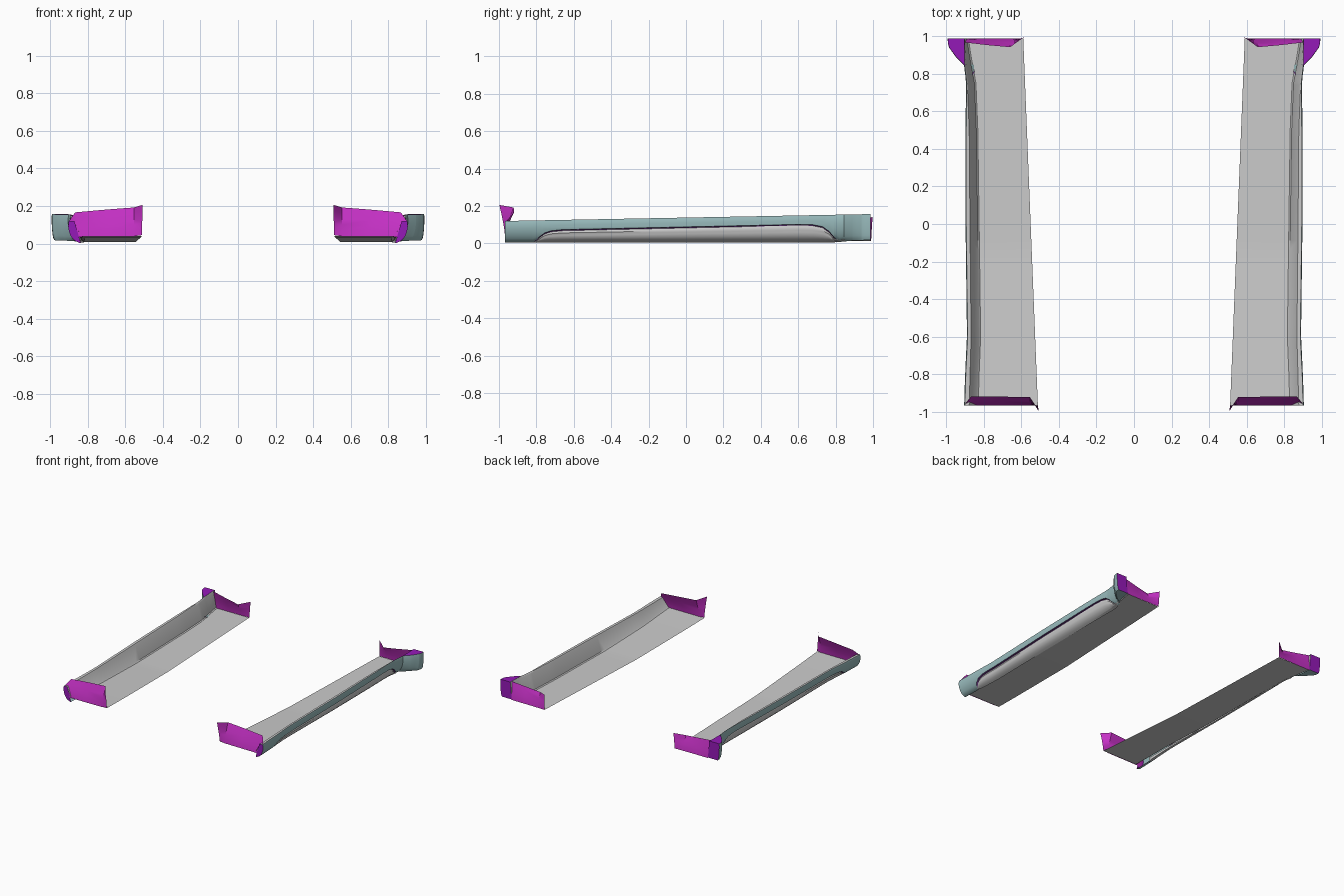
import bpy, bmesh
from mathutils import Vector

if "Cube" in bpy.data.objects:
    bpy.data.objects.remove(bpy.data.objects["Cube"])


def material(name, rgb):
    m = bpy.data.materials.new(name)
    m.diffuse_color = (*rgb, 1)
    m.use_nodes = True
    m.node_tree.nodes["Principled BSDF"].inputs["Base Color"].default_value = m.diffuse_color
    return m


TEAL = material("teal", (0.32, 0.50, 0.51))
MAGENTA = material("magenta", (0.55, 0.03, 0.55))
PURPLE = material("purple", (0.30, 0.01, 0.48))
TRIM = material("dark_purple", (0.14, 0.04, 0.22))


def curve(*pts):
    """Piecewise linear function through (y, value) points."""
    def f(y):
        if y <= pts[0][0]:
            return pts[0][1]
        for (a, u), (b, v) in zip(pts, pts[1:]):
            if y <= b:
                return u + (v - u) * (y - a) / (b - a)
        return pts[-1][1]
    return f


def loft(name, rows, facing, mat=None, angle=35):
    """Skin a list of equal-length point rows, then mirror to the left side."""
    bm = bmesh.new()
    vs = [[bm.verts.new(p) for p in r] for r in rows]
    for a, b in zip(vs, vs[1:]):
        for i in range(len(a) - 1):
            bm.faces.new((a[i], a[i + 1], b[i + 1], b[i]))
    bmesh.ops.remove_doubles(bm, verts=bm.verts, dist=0.0004)
    bm.normal_update()
    total = Vector()
    for f in bm.faces:
        total += f.normal * f.calc_area()
    if total.dot(Vector(facing)) < 0:
        bmesh.ops.reverse_faces(bm, faces=bm.faces)
    me = bpy.data.meshes.new(name)
    bm.to_mesh(me)
    bm.free()
    ob = bpy.data.objects.new(name, me)
    bpy.context.collection.objects.link(ob)
    if mat:
        me.materials.append(mat)
    bpy.ops.object.select_all(action='DESELECT')
    ob.select_set(True)
    bpy.context.view_layer.objects.active = ob
    bpy.ops.object.shade_smooth_by_angle(angle=angle * 3.14159 / 180)
    mod = ob.modifiers.new("mirror", 'MIRROR')
    mod.use_mirror_merge = False
    return ob


Y0, Y1 = -0.968, 0.987
# Plan-view and height curves along the sill
inner = curve((Y0, 0.512), (Y1, 0.59))
floor_out = curve((Y0, .838), (-.8, .833), (-.6, .825), (0, .833), (.5, .84),
                  (.75, .85), (.9, .877), (Y1, .89))
ledge_in = curve((Y0, .872), (-.6, .862), (0, .868), (.5, .872), (.75, .882),
                 (.88, .897), (Y1, .902))
edge = curve((Y0, .905), (-.8, .90), (-.6, .89), (0, .898), (.5, .898),
             (.75, .895), (.85, .906), (Y1, .908))
flare = curve((.845, 0), (.89, .043), (.94, .078), (.965, .084), (Y1, .085))
top = curve((Y0, .12), (Y1, .157))
floor_z = curve((Y0, .04), (-.75, .03), (-.13, .008), (Y1, .014))
bottom = curve((Y0, .004), (.8, .006), (.9, .016), (Y1, .018))
arch = curve((-.82, 0), (-.785, .035), (-.755, .057), (-.72, .068), (-.66, .074),
             (.6, .102), (.68, .1), (.73, .09), (.765, .065), (.82, 0))
tuck = curve((0, .058), (.08, .036), (.22, .02), (.42, .008), (.65, .001), (.85, 0), (1, .004))

ys = sorted(set([Y0 + (Y1 - Y0) * i / 40 for i in range(41)] +
                [-.82, -.8, -.785, -.77, -.755, -.74, -.72, -.69, -.66, .6, .64, .68,
                 .71, .73, .75, .765, .79, .82, .845, .865, .89, .915, .94, .965]))


def skin_x(y, z):
    t = (z - bottom(y)) / (top(y) - bottom(y))
    f = flare(y)
    return edge(y) + f - tuck(t) * (1 - 0.75 * f / .085)


# Floor pan with sloped inner sill wall and top ledge
body = []
for y in ys:
    x0, x1, z, t = inner(y), floor_out(y), floor_z(y), top(y)
    xl = ledge_in(y)
    body.append([(x0, y, z), ((x0 + x1) / 2, y, z), (x1 - .008, y, z), (x1, y, z + .006),
                 (xl, y, t - .012), (xl + .006, y, t - .002), (edge(y) - .004, y, t)])
loft("floor_and_inner_sill", body, (0, 0, 1))

# Outer sill skin, ending at the arched trim line
skin = []
for y in ys:
    zb = max(arch(y), bottom(y))
    zt = top(y)
    row = [(skin_x(y, zt - (zt - zb) * k), y, zt - (zt - zb) * k)
           for k in (0, .06, .15, .35, .55, .7, .82, .91, 1)]
    last = row[-1]
    end_x = floor_out(y) if zb <= bottom(y) else last[0] - .0006
    row.append((min(end_x, last[0]), y, last[2]))
    skin.append(row)
loft("outer_sill_skin", skin, (1, 0, 0), TEAL)

# Recessed lower skirt panel and its dark trim groove
trim, panel = [], []
for y in [v for v in ys if -.82 <= v <= .82]:
    zt, zb = max(arch(y), bottom(y)), bottom(y)
    h = zt - zb
    g = min(.006, h * .3)
    d = min(.012, h * .4)
    trim.append([(skin_x(y, zt), y, zt), (skin_x(y, zt) - d, y, zt - g * .4),
                 (skin_x(y, zt - g) - d, y, zt - g)])
    row = []
    for k, bulge in ((0, 0), (.08, .3), (.18, .6), (.28, .55), (.4, .75), (.6, .9),
                     (.8, .7), (.92, .3), (1, 0)):
        z = zt - g - (h - g) * k
        row.append((skin_x(y, z) - d * (1 - bulge), y, z))
    row.append((floor_out(y), y, floor_z(y)))
    panel.append(row)
loft("skirt_trim_groove", trim, (1, 0, -1), TRIM)
loft("skirt_panel", panel, (1, 0, 0))

# Flare top cap, and end caps of the hollow sill
loft("flare_top_cap", [[(edge(y) - .004, y, top(y)), (skin_x(y, top(y)), y, top(y))]
                       for y in ys if y >= .845], (0, 0, 1), PURPLE)
for name, y, d in (("sill_front_cap", Y0, -1), ("sill_rear_cap", Y1, 1)):
    rows = []
    for i in range(9):
        t = i / 8
        z = bottom(y) + (top(y) - bottom(y)) * t
        rows.append([(floor_out(y) + (ledge_in(y) - floor_out(y)) * t, y, z),
                     (skin_x(y, z), y, z)])
    loft(name, rows, (0, d, 0), PURPLE)


# End walls: leaning panels with a flange folded at the inner edge
def end_wall(name, low, high, facing):
    rows = []
    for i in range(6):
        t = i / 5
        s = t ** 1.3
        rows.append([(a[0] + (b[0] - a[0]) * t, a[1] + (b[1] - a[1]) * s,
                      a[2] + (b[2] - a[2]) * t) for a, b in zip(low, high)])
    loft(name, rows, facing, MAGENTA, 30)


end_wall("front_end_wall",
         [(.512, -.968, .045), (.555, -.968, .038), (.7, -.968, .037), (.84, -.968, .036), (.885, -.968, .036)],
         [(.508, -.998, .206), (.555, -.922, .192), (.7, -.92, .181), (.868, -.92, .166), (.9, -.96, .12)],
         (0, -1, 0))
end_wall("rear_end_wall",
         [(.59, .99, .014), (.66, .988, .014), (.78, .987, .014), (.89, .987, .014)],
         [(.585, .998, .142), (.66, .942, .122), (.78, .953, .138), (.9, .967, .155)],
         (0, 1, 0))
